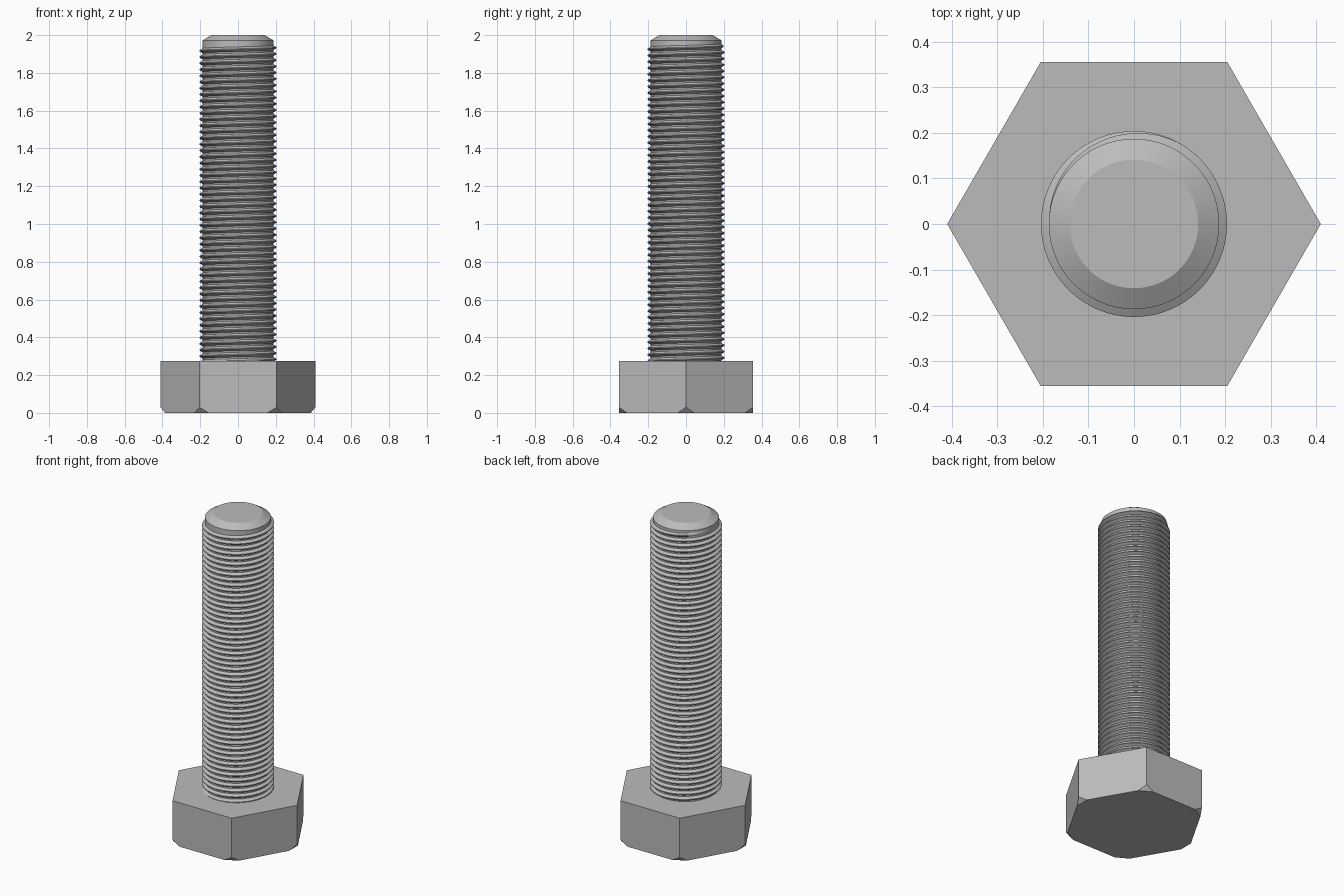
import bpy, bmesh
from math import cos, sin, pi, radians
from mathutils import Vector

if "Cube" in bpy.data.objects:
    bpy.data.objects.remove(bpy.data.objects["Cube"])

HEX_R, HEAD_H = 0.41, 0.275
ROOT_R, CREST_R, PITCH = 0.187, 0.204, 0.033
SEG = 64

steel = bpy.data.materials.new("grey_steel")
steel.use_nodes = True
grey = (0.5, 0.5, 0.5, 1)
steel.diffuse_color = grey
steel.node_tree.nodes["Principled BSDF"].inputs["Base Color"].default_value = grey


def finish(bm, name, smooth=True):
    bmesh.ops.recalc_face_normals(bm, faces=bm.faces)
    mesh = bpy.data.meshes.new(name)
    bm.to_mesh(mesh)
    bm.free()
    mesh.materials.append(steel)
    obj = bpy.data.objects.new(name, mesh)
    bpy.context.collection.objects.link(obj)
    if smooth:
        bpy.ops.object.select_all(action="DESELECT")
        obj.select_set(True)
        bpy.context.view_layer.objects.active = obj
        bpy.ops.object.shade_smooth_by_angle(angle=radians(25))
    return obj


# Hexagonal head: a prism whose lower corners are sliced off
bm = bmesh.new()
ring = [bm.verts.new((HEX_R * cos(i * pi / 3), HEX_R * sin(i * pi / 3), 0)) for i in range(6)]
base = bm.faces.new(ring)
top = bmesh.ops.extrude_face_region(bm, geom=[base])["geom"]
bmesh.ops.translate(bm, vec=(0, 0, HEAD_H), verts=[v for v in top if isinstance(v, bmesh.types.BMVert)])
bmesh.ops.recalc_face_normals(bm, faces=bm.faces)
for i in range(6):
    out = Vector((cos(i * pi / 3), sin(i * pi / 3), 0))
    cut = bmesh.ops.bisect_plane(bm, geom=bm.verts[:] + bm.edges[:] + bm.faces[:],
                                 plane_co=out * (HEX_R - 0.025), plane_no=out * 0.03 - Vector((0, 0, 0.025)),
                                 clear_outer=True)
    bmesh.ops.holes_fill(bm, edges=[e for e in bm.edges if e.is_boundary])
finish(bm, "hex_head", smooth=False)

# Shank core with a chamfered tip
bm = bmesh.new()
profile = [(ROOT_R, HEAD_H - 0.02), (ROOT_R, 1.972), (0.141, 2.0)]
rings = [[bm.verts.new((r * cos(2 * pi * i / SEG), r * sin(2 * pi * i / SEG), z)) for i in range(SEG)]
         for r, z in profile]
for lower, upper in zip(rings, rings[1:]):
    for i in range(SEG):
        j = (i + 1) % SEG
        bm.faces.new((lower[i], lower[j], upper[j], upper[i]))
bm.faces.new(rings[0])
bm.faces.new(rings[-1])
finish(bm, "shank_core")

# Right-handed helical thread, fading out over the last third of a turn
bm = bmesh.new()
turns = 51.5
steps = int(turns * SEG)
z_end = 1.95
previous = None
for s in range(steps + 1):
    left = (steps - s) / SEG
    angle = pi - 2 * pi * left
    z = z_end - left * PITCH
    fade = min(1, left * 3)
    crest = ROOT_R - 0.001 + (CREST_R - ROOT_R + 0.001) * fade
    section = [(ROOT_R - 0.001, -0.4), (crest, -0.07), (crest, 0.07), (ROOT_R - 0.001, 0.4)]
    row = [bm.verts.new((r * cos(angle), r * sin(angle), max(z + h * PITCH, HEAD_H - 0.01)))
           for r, h in section]
    if previous:
        for k in range(3):
            bm.faces.new((previous[k], row[k], row[k + 1], previous[k + 1]))
    previous = row
finish(bm, "helical_thread")
